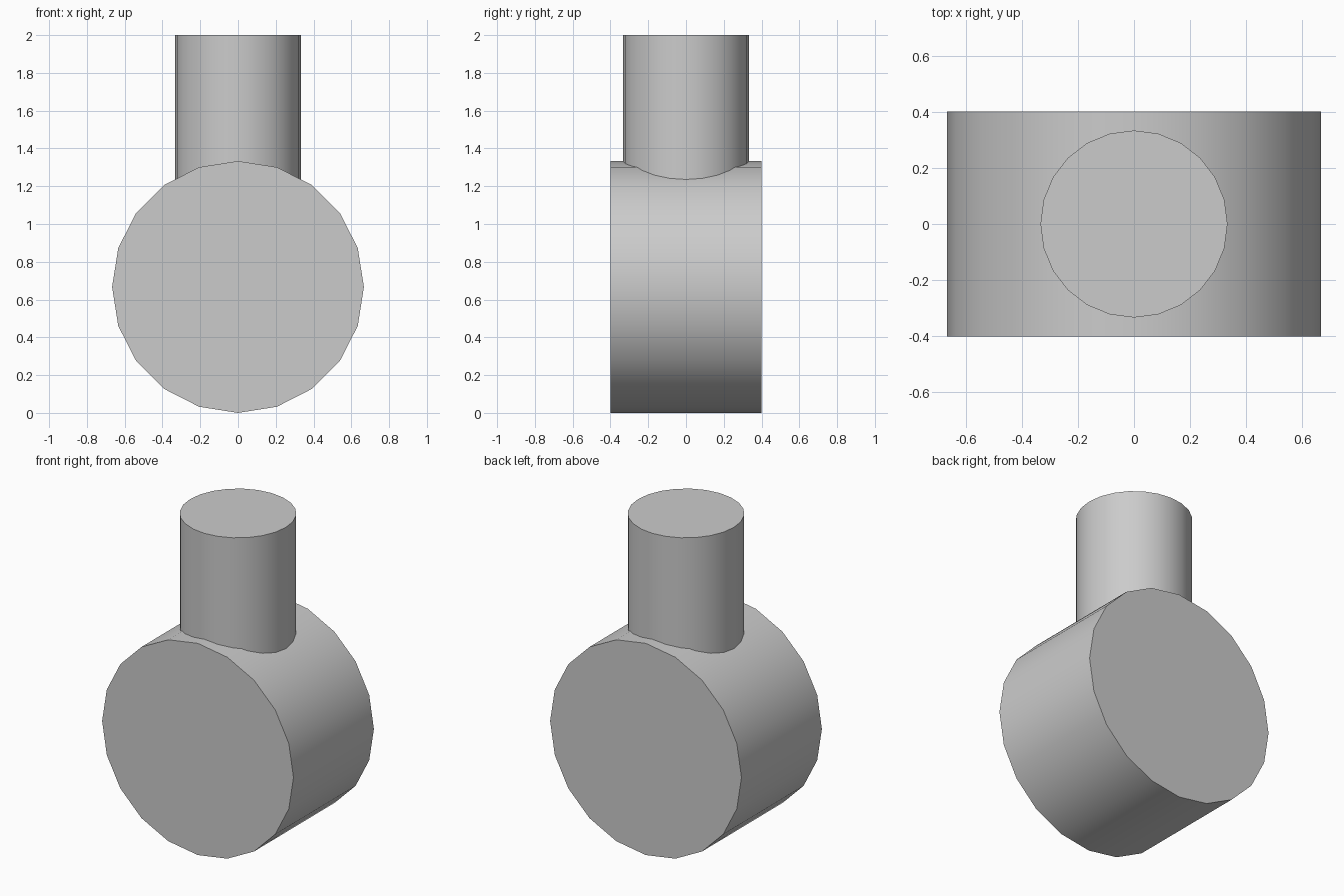
import bpy
from math import pi, radians

cube = bpy.data.objects.get("Cube")
if cube:
    bpy.data.objects.remove(cube, do_unlink=True)

# Single plain grey finish
grey = bpy.data.materials.new("plain grey")
grey.use_nodes = True
colour = (0.6, 0.6, 0.6, 1)
grey.diffuse_color = colour
for node in grey.node_tree.nodes:
    if node.type == 'BSDF_PRINCIPLED':
        node.inputs["Base Color"].default_value = colour


def cylinder(name, sides, radius, depth, location, rotation=(0, 0, 0)):
    bpy.ops.mesh.primitive_cylinder_add(
        vertices=sides, radius=radius, depth=depth,
        location=location, rotation=rotation)
    obj = bpy.context.object
    obj.name = name
    obj.data.materials.append(grey)
    bpy.ops.object.shade_smooth_by_angle(angle=radians(30))
    return obj


# Drum lying along y, resting on the ground
R = 2 / 3
cylinder("drum", 20, R, 0.8, (0, 0, R), (pi / 2, 0, 0))

# Upright stem, sunk into the drum
bottom, top = 1.0, 2.0
cylinder("stem", 24, 1 / 3, top - bottom, (0, 0, (bottom + top) / 2))
